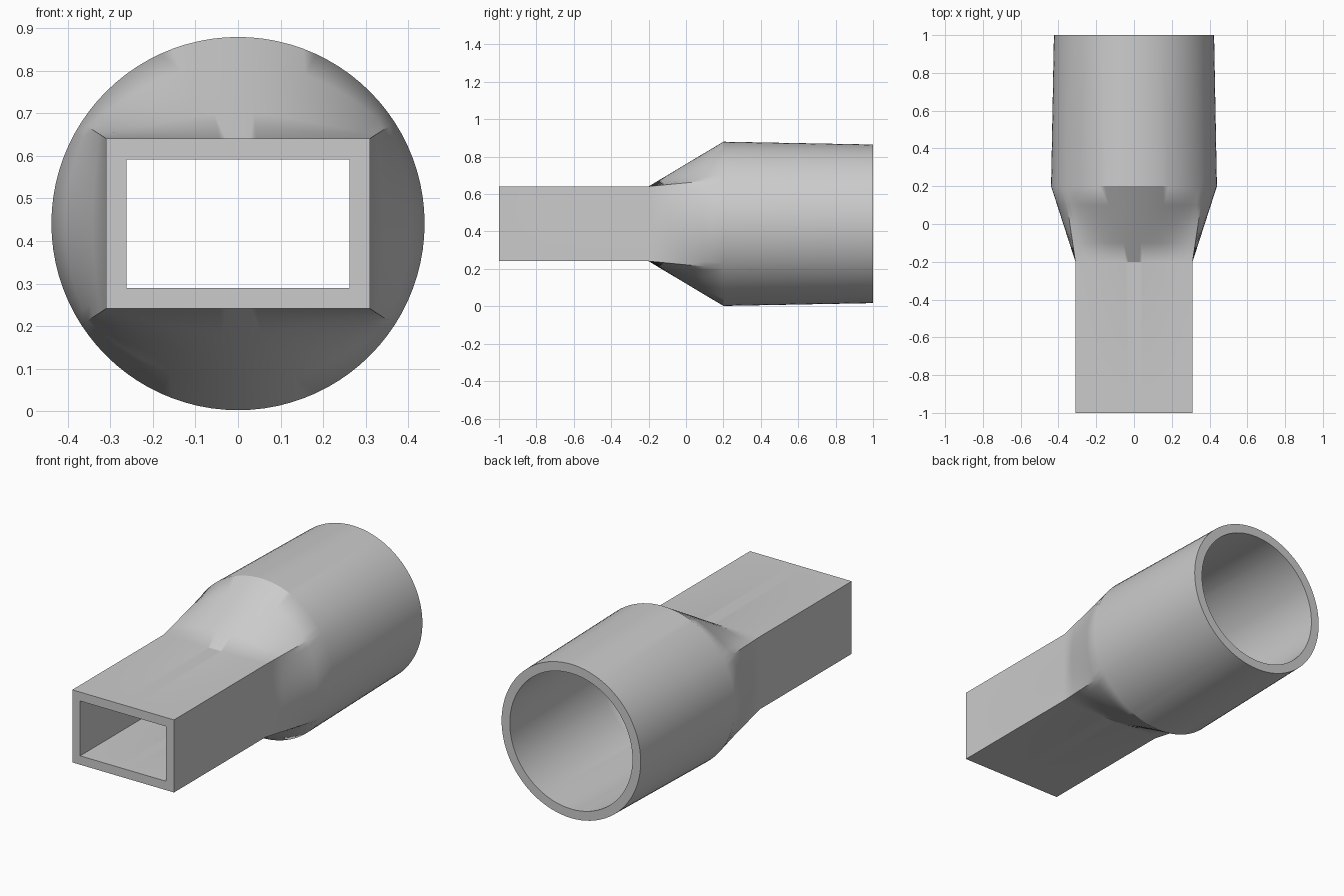
import bpy, bmesh
from math import atan2, cos, sin, pi, radians

cube = bpy.data.objects.get("Cube")
if cube:
    bpy.data.objects.remove(cube, do_unlink=True)

CENTRE_Z = 0.441
WIDE_STEPS, TALL_STEPS = 28, 16   # segments on the wide and tall sides


def angles(hw, hh):
    """Directions around the duct, with one exactly at each corner."""
    c = atan2(hh, hw)
    spans = [(-c, c, TALL_STEPS), (c, pi - c, WIDE_STEPS),
             (pi - c, pi + c, TALL_STEPS), (pi + c, 2 * pi - c, WIDE_STEPS)]
    return [a + (b - a) * i / n for a, b, n in spans for i in range(n)]


def section(hw, hh, radius, blend):
    """Ring between a rectangle (blend 0) and a circle (blend 1)."""
    ring = []
    for a in angles(hw, hh):
        box = min(hw / max(abs(cos(a)), 1e-6), hh / max(abs(sin(a)), 1e-6))
        r = box + (radius - box) * blend
        ring.append((r * cos(a), r * sin(a)))
    return ring


def wall(bm, hw, hh, r_join, r_end):
    """Rectangular duct, transition and tapered round socket."""
    steps = 4
    stations = [(-1, 0, r_join)]
    stations += [(-0.2 + 0.4 * i / steps, i / steps, r_join) for i in range(steps + 1)]
    stations.append((1, 1, r_end))
    rings = [[bm.verts.new((x, y, CENTRE_Z + z)) for x, z in section(hw, hh, r, t)]
             for y, t, r in stations]
    for a, b in zip(rings, rings[1:]):
        bridge(bm, a, b)
    return rings


def bridge(bm, a, b):
    n = len(a)
    for i in range(n):
        j = (i + 1) % n
        bm.faces.new((a[i], a[j], b[j], b[i]))


# Outer and inner walls joined by flat rims
bm = bmesh.new()
outer = wall(bm, 0.31, 0.2, 0.439, 0.424)
inner = wall(bm, 0.262, 0.151, 0.389, 0.374)
for end in (0, -1):
    bridge(bm, outer[end], inner[end])
bmesh.ops.recalc_face_normals(bm, faces=bm.faces)
mesh = bpy.data.meshes.new("duct_adapter")
bm.to_mesh(mesh)
bm.free()
adapter = bpy.data.objects.new("duct_adapter", mesh)
bpy.context.collection.objects.link(adapter)

# Plain grey plastic
grey = bpy.data.materials.new("light_grey")
grey.use_nodes = True
colour = (0.6, 0.6, 0.6, 1)
grey.diffuse_color = colour
grey.node_tree.nodes["Principled BSDF"].inputs["Base Color"].default_value = colour
mesh.materials.append(grey)

# Smooth shading with crisp edges and flat duct sides
bpy.context.view_layer.objects.active = adapter
adapter.select_set(True)
bpy.ops.object.shade_smooth_by_angle(angle=radians(30))
weighted = adapter.modifiers.new("weighted_normals", 'WEIGHTED_NORMAL')
weighted.keep_sharp = True
